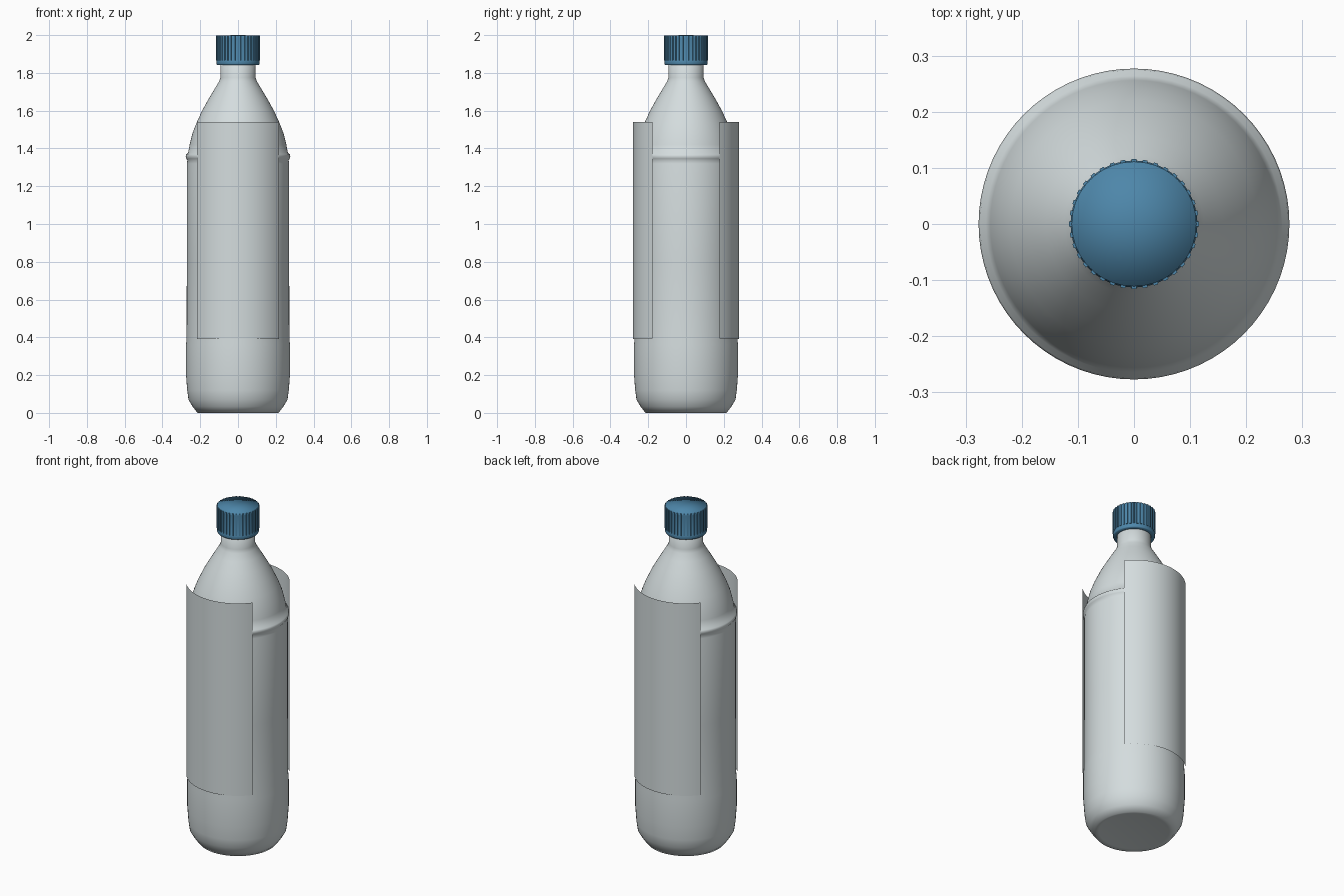
import bpy, bmesh, math
from math import pi, sin, cos

if "Cube" in bpy.data.objects:
    bpy.data.objects.remove(bpy.data.objects["Cube"])


def material(name, rgb):
    m = bpy.data.materials.new(name)
    m.diffuse_color = (*rgb, 1)
    m.use_nodes = True
    m.node_tree.nodes["Principled BSDF"].inputs["Base Color"].default_value = m.diffuse_color
    return m


CLEAR = material("pale grey plastic", (0.66, 0.72, 0.73))
BLUE = material("blue plastic", (0.075, 0.24, 0.40))


def finish(name, bm, mat, smooth=True):
    me = bpy.data.meshes.new(name)
    bm.to_mesh(me)
    bm.free()
    for p in me.polygons:
        p.use_smooth = smooth
    me.materials.append(mat)
    ob = bpy.data.objects.new(name, me)
    bpy.context.collection.objects.link(ob)
    return ob


def lathe(name, profile, mat, n=72):
    """Revolve (radius, z) points, listed bottom to top; radius 0 makes a pole."""
    bm = bmesh.new()
    rings = []
    for r, z in profile:
        k = 1 if r == 0 else n
        rings.append([bm.verts.new((r * cos(2 * pi * i / n), r * sin(2 * pi * i / n), z))
                      for i in range(k)])
    for a, b in zip(rings, rings[1:]):
        for i in range(n):
            j = (i + 1) % n
            if len(a) == 1:
                bm.faces.new((a[0], b[j], b[i]))
            elif len(b) == 1:
                bm.faces.new((a[i], a[j], b[0]))
            else:
                bm.faces.new((a[i], a[j], b[j], b[i]))
    return finish(name, bm, mat)


# Bottle body: base, straight wall, raised ring, shoulder and neck
lathe("bottle_body", [
    (0, 0.005), (0.19, 0.004), (0.215, 0.0), (0.24, 0.033), (0.262, 0.07),
    (0.269, 0.12), (0.275, 0.20), (0.275, 0.36), (0.272, 0.40),
    (0.271, 0.80), (0.271, 1.32), (0.268, 1.338), (0.274, 1.346),
    (0.277, 1.358), (0.274, 1.370), (0.264, 1.377), (0.256, 1.42),
    (0.241, 1.48), (0.220, 1.535), (0.190, 1.60), (0.157, 1.66),
    (0.124, 1.715), (0.100, 1.755), (0.093, 1.775), (0.093, 1.93), (0, 1.93)], CLEAR)


# Curved label sheets on the front and back
def label(name, centre, radius=0.280, half=math.radians(51), z0=0.39, z1=1.54, n=32):
    bm = bmesh.new()
    cols = []
    for i in range(n + 1):
        a = centre - half + 2 * half * i / n
        cols.append([bm.verts.new((radius * cos(a), radius * sin(a), z)) for z in (z0, z1)])
    for a, b in zip(cols, cols[1:]):
        bm.faces.new((a[0], b[0], b[1], a[1]))
    return finish(name, bm, CLEAR)


label("front_label", -pi / 2)
label("back_label", pi / 2)

# Cap shell with a plain band at the bottom
lathe("cap", [
    (0.093, 1.842), (0.111, 1.842), (0.113, 1.846), (0.113, 1.864),
    (0.111, 1.868), (0.111, 1.985), (0.111, 1.998), (0, 2.0)], BLUE)

# Grip ridges around the cap
bm = bmesh.new()
RIDGES = 36
for k in range(RIDGES):
    t = 2 * pi * k / RIDGES
    lo, hi = [], []
    for r, w in ((0.109, -0.0055), (0.1155, -0.004), (0.1155, 0.004), (0.109, 0.0055)):
        x, y = r * cos(t) - w * sin(t), r * sin(t) + w * cos(t)
        lo.append(bm.verts.new((x, y, 1.866)))
        hi.append(bm.verts.new((x, y, 1.997)))
    bm.faces.new(lo[::-1])
    bm.faces.new(hi)
    for i in range(4):
        j = (i + 1) % 4
        bm.faces.new((lo[i], lo[j], hi[j], hi[i]))
bmesh.ops.recalc_face_normals(bm, faces=bm.faces)
finish("cap_ridges", bm, BLUE, smooth=False)
